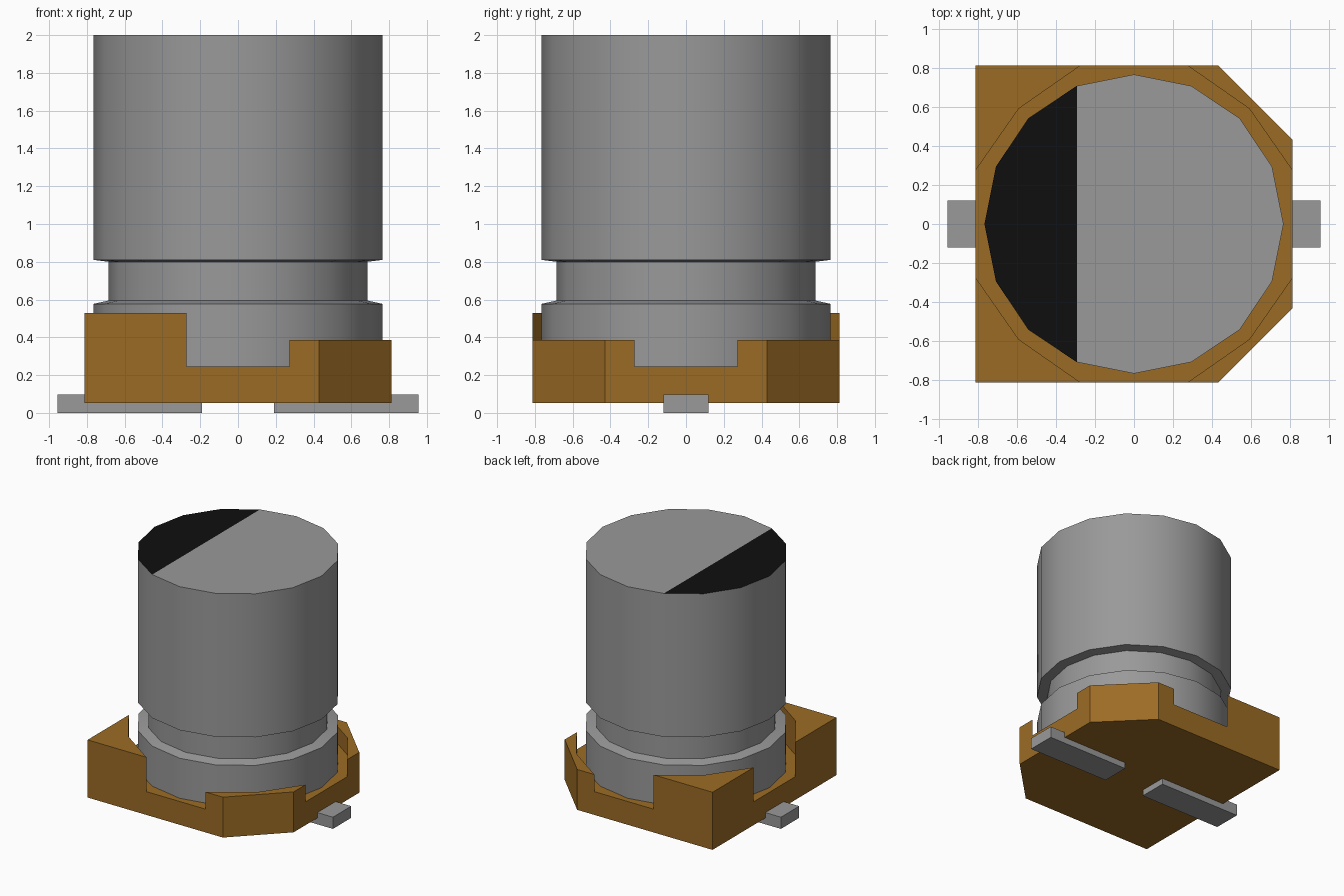
import bpy, bmesh, math

cube = bpy.data.objects.get("Cube")
if cube:
    bpy.data.objects.remove(cube, do_unlink=True)


def material(name, rgb):
    m = bpy.data.materials.new(name)
    m.use_nodes = True
    m.diffuse_color = (*rgb, 1)
    bsdf = next(n for n in m.node_tree.nodes if n.type == 'BSDF_PRINCIPLED')
    bsdf.inputs["Base Color"].default_value = (*rgb, 1)
    return m


METAL = material("metal grey", (0.32, 0.32, 0.32))
BROWN = material("brown plastic", (0.33, 0.148, 0.0185))
BLACK = material("black marking", (0.0045, 0.0045, 0.0045))


def finish(bm, name, mats):
    bmesh.ops.recalc_face_normals(bm, faces=bm.faces)
    me = bpy.data.meshes.new(name)
    bm.to_mesh(me)
    bm.free()
    ob = bpy.data.objects.new(name, me)
    bpy.context.collection.objects.link(ob)
    for m in mats:
        me.materials.append(m)
    return ob


# Can: 16-sided lathe with a crimped neck
SIDES, R, NECK = 16, 0.765, 0.685
profile = [(R, 0.245), (R, 0.577), (NECK, 0.595), (NECK, 0.80), (R, 0.81), (R, 2.0)]
bm = bmesh.new()
rings = [[bm.verts.new((r * math.cos(math.tau * i / SIDES),
                        r * math.sin(math.tau * i / SIDES), z))
          for i in range(SIDES)] for r, z in profile]
for a, b in zip(rings, rings[1:]):
    for i in range(SIDES):
        j = (i + 1) % SIDES
        bm.faces.new((a[i], a[j], b[j], b[i]))
bm.faces.new(rings[0][::-1])

# Lid split into a plain part and the black polarity segment
top = rings[-1]
bm.faces.new(top[5:12]).material_index = 1
bm.faces.new(top[11:] + top[:6])
can = finish(bm, "can", [METAL, BLACK])
bpy.ops.object.select_all(action='DESELECT')
can.select_set(True)
bpy.context.view_layer.objects.active = can
bpy.ops.object.shade_smooth_by_angle(angle=math.radians(30))

# Base: flat plate with four raised corners, chamfered on the +x side
H, GAP, INNER, CHAMFER = 0.812, 0.272, 0.59, 0.43
FLOOR, PLATE_TOP = 0.052, 0.245
bm = bmesh.new()
centre, corners = [], []
for sx, sy in ((1, 1), (-1, 1), (-1, -1), (1, -1)):
    def vert(x, y):
        return bm.verts.new((sx * x, sy * y, PLATE_TOP))
    inner = [vert(H, GAP), vert(INNER, INNER), vert(GAP, H)]
    if sx > 0:
        outer = [vert(CHAMFER, H), vert(H, CHAMFER)]
    else:
        outer = [vert(H, H)]
    corners.append((bm.faces.new(inner + outer), 0.387 if sx > 0 else 0.53))
    centre += inner if sx * sy > 0 else inner[::-1]
bm.faces.new(centre)
bmesh.ops.recalc_face_normals(bm, faces=bm.faces)

# Skirt and underside
rim = [e for e in bm.edges if e.is_boundary]
geom = bmesh.ops.extrude_edge_only(bm, edges=rim)["geom"]
for v in geom:
    if isinstance(v, bmesh.types.BMVert):
        v.co.z = FLOOR
lower = [e for e in geom if isinstance(e, bmesh.types.BMEdge)
         and all(abs(v.co.z - FLOOR) < 1e-4 for v in e.verts)]
bmesh.ops.contextual_create(bm, geom=lower)

# Raise the corners
for face, height in corners:
    for f in bmesh.ops.extrude_discrete_faces(bm, faces=[face])["faces"]:
        for v in f.verts:
            v.co.z = height
finish(bm, "base", [BROWN])

# Leads
for name, s in (("left_lead", 1), ("right_lead", -1)):
    bm = bmesh.new()
    bmesh.ops.create_cube(bm, size=1)
    for v in bm.verts:
        v.co = (s * (0.573 + v.co.x * 0.764), v.co.y * 0.24, (v.co.z + 0.5) * 0.097)
    finish(bm, name, [METAL])
